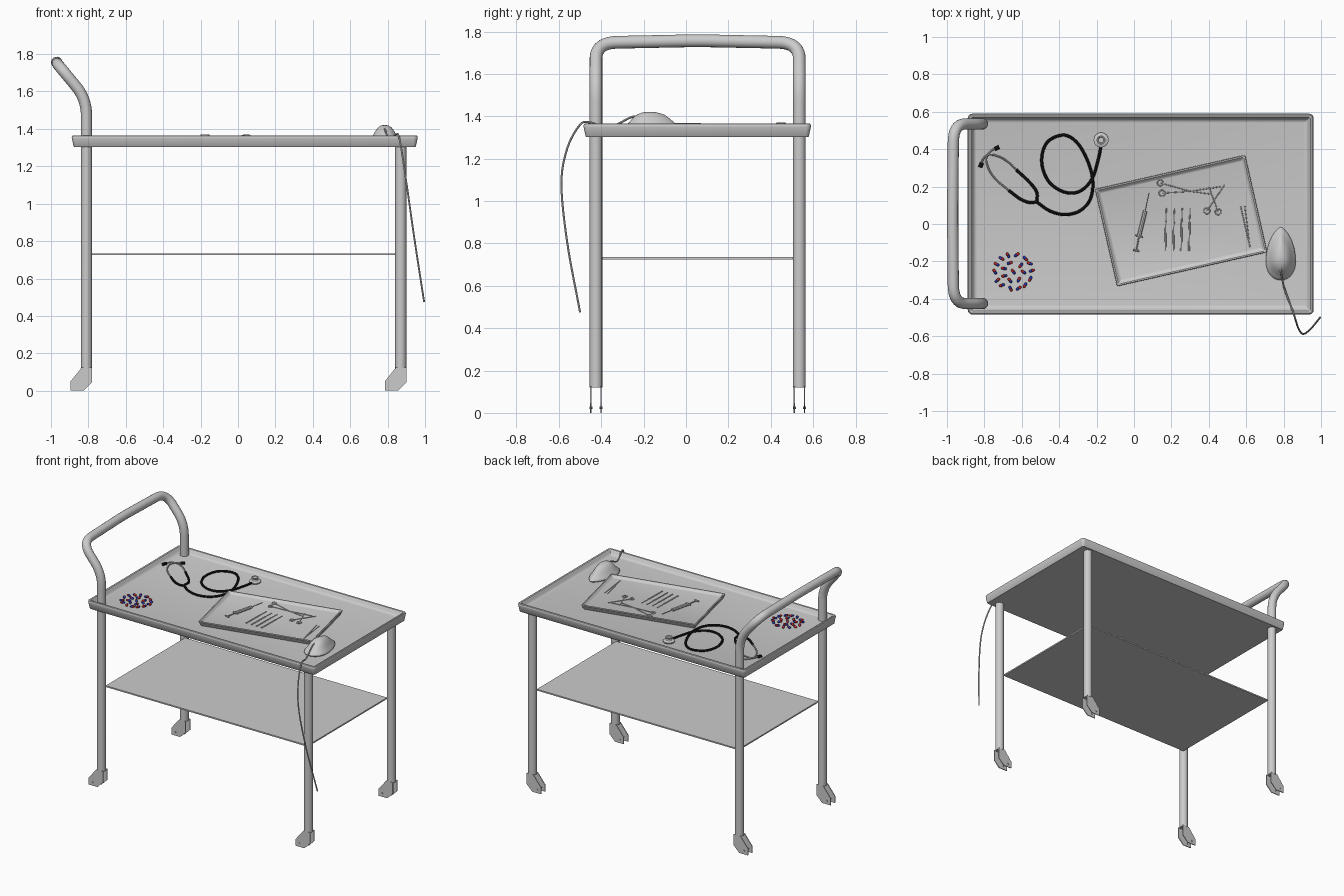
import bpy, bmesh, math, random
from mathutils import Vector, Matrix

if "Cube" in bpy.data.objects:
    bpy.data.objects.remove(bpy.data.objects["Cube"])

def mat(name, c):
    m = bpy.data.materials.new(name)
    m.diffuse_color = (*c, 1)
    m.use_nodes = True
    m.node_tree.nodes["Principled BSDF"].inputs["Base Color"].default_value = m.diffuse_color
    return m

METAL = mat("grey_metal", (0.6, 0.6, 0.6))
RUBBER = mat("black_rubber", (0.01, 0.01, 0.01))
RED = mat("pill_red", (0.6, 0.02, 0.02))
BLUE = mat("pill_blue", (0.02, 0.04, 0.5))

def add(name, bm, m, matrix=None):
    bmesh.ops.recalc_face_normals(bm, faces=bm.faces)
    me = bpy.data.meshes.new(name)
    bm.to_mesh(me)
    bm.free()
    me.materials.append(m)
    ob = bpy.data.objects.new(name, me)
    if matrix:
        ob.matrix_world = matrix
    bpy.context.collection.objects.link(ob)
    return ob

def loft(name, rings, m, matrix=None):
    bm = bmesh.new()
    vs = [[bm.verts.new(p) for p in r] for r in rings]
    n = len(vs[0])
    for a, b in zip(vs, vs[1:]):
        for i in range(n):
            bm.faces.new((a[i], a[(i + 1) % n], b[(i + 1) % n], b[i]))
    bm.faces.new(vs[0][::-1])
    bm.faces.new(vs[-1])
    return add(name, bm, m, matrix)

def round_rect(hx, hy, r, z, n=5):
    pts = []
    for k, (sx, sy) in enumerate(((1, 1), (-1, 1), (-1, -1), (1, -1))):
        for i in range(n + 1):
            a = math.pi / 2 * (k + i / n)
            pts.append((sx * (hx - r) + r * math.cos(a), sy * (hy - r) + r * math.sin(a), z))
    return pts

def lathe(name, x, y, profile, m, n=24):
    return loft(name, [[(x + r * math.cos(math.tau * i / n), y + r * math.sin(math.tau * i / n), z)
                        for i in range(n)] for r, z in profile], m)

def tray(name, hx, hy, profile, r, matrix):
    return loft(name, [round_rect(hx - d, hy - d, max(r - d, 0.004), z) for d, z in profile], METAL, matrix)

def tube(name, pts, r, m, res=2, cyclic=False):
    cu = bpy.data.curves.new(name, 'CURVE')
    cu.dimensions = '3D'
    cu.bevel_depth, cu.bevel_resolution, cu.use_fill_caps = r, res, True
    sp = cu.splines.new('POLY')
    sp.points.add(len(pts) - 1)
    for p, c in zip(sp.points, pts):
        p.co = (*c, 1)
    sp.use_cyclic_u = cyclic
    cu.materials.append(m)
    ob = bpy.data.objects.new(name, cu)
    bpy.context.collection.objects.link(ob)
    return ob

def smooth_path(pts, n=6):
    P = [Vector(p) for p in pts]
    P = [2 * P[0] - P[1]] + P + [2 * P[-1] - P[-2]]
    out = []
    for a, b, c, d in zip(P, P[1:], P[2:], P[3:]):
        for i in range(n):
            t = i / n
            out.append(0.5 * (2 * b + (c - a) * t + (2 * a - 5 * b + 4 * c - d) * t * t
                              + (3 * b - a - 3 * c + d) * t ** 3))
    return out + [P[-2]]

def fillet(pts, trims, n=10):
    P = [Vector(p) for p in pts]
    out = [P[0]]
    for a, b, c, d in zip(P, P[1:], P[2:], trims):
        s, e = b + (a - b).normalized() * d, b + (c - b).normalized() * d
        out += [s * (1 - t) ** 2 + b * 2 * t * (1 - t) + e * t * t for t in (i / n for i in range(n + 1))]
    return out + [P[-1]]

def flat(pts, z):
    return [(x, y, z) for x, y in pts]

XL, XR, Y0, Y1 = -0.81, 0.87, -0.425, 0.535

# frame: left legs and handle are one bent tube, right legs are straight
tube("handle_and_left_legs", fillet([
    (XL, Y0, 0.12), (XL, Y0, 1.56), (-0.965, Y0, 1.747), (-0.97, 0.055, 1.757),
    (-0.965, Y1, 1.747), (XL, Y1, 1.56), (XL, Y1, 0.12)],
    (0.09, 0.1, 0.1, 0.1, 0.09)), 0.03, METAL, 6)
for y, side in ((Y0, "front"), (Y1, "back")):
    tube(f"right_leg_{side}", [(XR, y, 0.12), (XR, y, 1.32)], 0.03, METAL, 6)

# caster forks: two cheek plates and an axle bolt on each
CHEEK = ((0.03, 0.125), (-0.025, 0.125), (-0.085, 0.05), (-0.085, 0), (-0.015, 0), (0.03, 0.045))
for x in (XL, XR):
    for y in (Y0, Y1):
        for s in (-1, 1):
            c = y + s * 0.024
            loft("caster_cheek", [[(x + px, c + d, z) for px, z in CHEEK] for d in (-0.003, 0.003)], METAL)
            tube("caster_bolt", [(x - 0.055, c - 0.007, 0.025), (x - 0.055, c + 0.007, 0.025)], 0.006, METAL)

# lower shelf
loft("lower_shelf", [round_rect(0.82, 0.46, 0.004, z, 1) for z in (0.725, 0.735)], METAL,
     Matrix.Translation((0.03, 0.055, 0)))

# large top tray and small instrument tray
tray("top_tray", 0.925, 0.537, ((0.014, 1.302), (0.01, 1.306), (0.001, 1.348), (0, 1.356), (0.003, 1.363),
     (0.008, 1.366), (0.018, 1.364), (0.025, 1.355), (0.03, 1.342), (0.038, 1.334), (0.048, 1.331)),
     0.025, Matrix.Translation((0.036, 0.053, 0)))
tray("instrument_tray", 0.412, 0.267, ((0.015, 1.331), (0.002, 1.358), (0, 1.362), (0.003, 1.365), (0.01, 1.365),
     (0.016, 1.36), (0.022, 1.352), (0.03, 1.349)),
     0.01, Matrix.Translation((0.252, 0.018, 0)) @ Matrix.Rotation(math.radians(12.8), 4, 'Z'))

# stethoscope
Z = 1.34
arms = (((-0.733, 0.406), (-0.765, 0.39), (-0.79, 0.35), (-0.775, 0.29), (-0.735, 0.235), (-0.67, 0.18)),
        ((-0.818, 0.315), (-0.805, 0.35), (-0.775, 0.37), (-0.72, 0.36), (-0.665, 0.325), (-0.63, 0.29)))
forks = (((-0.67, 0.18), (-0.61, 0.135), (-0.56, 0.115), (-0.52, 0.118)),
         ((-0.63, 0.29), (-0.56, 0.225), (-0.52, 0.17), (-0.52, 0.118)))
for k, (arm, fork) in enumerate(zip(arms, forks)):
    z = Z + 0.006 * k
    tube("stethoscope_arm", smooth_path(flat(arm, z)), 0.005, METAL)
    tube("stethoscope_fork", smooth_path(flat(fork, z)), 0.008, RUBBER)
    a, b = Vector((*arm[0], z)), Vector((*arm[1], z))
    d = (a - b).normalized() * 0.014
    tube("ear_tip", [a - d, a - d * 0.4, a + d * 0.6, a + d], 0.011, RUBBER)
tube("stethoscope_tube", smooth_path(flat((
    (-0.52, 0.118), (-0.45, 0.07), (-0.37, 0.05), (-0.29, 0.07), (-0.235, 0.13), (-0.22, 0.225),
    (-0.245, 0.33), (-0.30, 0.43), (-0.37, 0.475), (-0.45, 0.45), (-0.487, 0.39), (-0.49, 0.305),
    (-0.45, 0.22), (-0.37, 0.17), (-0.29, 0.175), (-0.225, 0.24), (-0.19, 0.35), (-0.178, 0.41)), Z)),
    0.008, RUBBER, 3)
lathe("chest_piece", -0.176, 0.449, ((0.036, 1.331), (0.04, 1.336), (0.04, 1.342), (0.034, 1.346), (0.02, 1.348),
      (0.014, 1.356), (0.024, 1.362), (0.024, 1.369), (0.018, 1.37), (0.014, 1.366)), METAL)

# scattered two-colour capsules
bm = bmesh.new()
bmesh.ops.create_uvsphere(bm, u_segments=10, v_segments=8, radius=0.008)
for v in bm.verts:
    if abs(v.co.z) > 1e-4:
        v.co.z += math.copysign(0.008, v.co.z)
for f in bm.faces:
    f.material_index = int(f.calc_center_median().z > 0)
first = add("capsule", bm, RED)
first.data.materials.append(BLUE)
random.seed(4)
k = 0
for n, r in ((1, 0.0), (7, 0.05), (14, 0.092)):
    for i in range(n):
        a = math.tau * (i + random.uniform(-0.2, 0.2)) / n
        ob = first if k == 0 else bpy.data.objects.new("capsule", first.data)
        if k:
            bpy.context.collection.objects.link(ob)
        ob.matrix_world = (Matrix.Translation((-0.645 + r * 1.08 * math.cos(a), -0.255 + r * math.sin(a), 1.339))
                           @ Matrix.Rotation(random.uniform(0, math.tau), 4, 'Z') @ Matrix.Rotation(math.pi / 2, 4, 'X'))
        k += 1

# breathing mask: teardrop dome with a connector and a hanging hose
def teardrop(s, z, n=32):
    pts = []
    for i in range(n):
        a = math.tau * i / n
        c, h = math.cos(a), math.sin(a)
        x = 0.08 * math.copysign(abs(c) ** (1.35 if h > 0 else 0.9), c)
        y = -0.2 + h * (0.183 if h > 0 else 0.1)
        pts.append((0.785 + x * s, -0.175 + (y + 0.175) * s, z))
    return pts
loft("breathing_mask", [teardrop(s, z) for s, z in ((0.97, 1.332), (1, 1.338), (0.98, 1.345), (0.88, 1.355),
     (0.76, 1.37), (0.62, 1.39), (0.45, 1.408), (0.25, 1.418), (0.06, 1.421))], METAL)
lathe("mask_connector", 0.783, -0.218, ((0.014, 1.385), (0.014, 1.408), (0.009, 1.41)), METAL, 16)
tube("mask_hose", smooth_path(((0.783, -0.215, 1.4), (0.787, -0.26, 1.395), (0.80, -0.33, 1.36), (0.82, -0.39, 1.352),
     (0.845, -0.455, 1.371), (0.86, -0.5, 1.36), (0.88, -0.56, 1.25), (0.905, -0.588, 1.08), (0.945, -0.56, 0.8),
     (0.995, -0.5, 0.475))), 0.005, METAL)

# instruments lying in the small tray
def rod(name, a, b, r, z=1.35):
    tube(name, flat((a, b), z), r, METAL)
def ring(name, x, y, r=0.016):
    tube(name, [(x + r * math.cos(math.tau * i / 16), y + r * math.sin(math.tau * i / 16), 1.35) for i in range(16)],
         0.003, METAL, 1, True)
for a, b, r in (((0.08, 0.165), (0.06, 0.07), 0.002), ((0.06, 0.07), (0.027, -0.065), 0.011),
                ((0.027, -0.065), (0.013, -0.14), 0.004), ((-0.005, -0.138), (0.03, -0.146), 0.005),
                ((0.006, -0.06), (0.048, -0.07), 0.004)):
    rod("syringe", a, b, r, 1.358)
for x in (0.17, 0.213, 0.255, 0.297):
    rod("scalpel_handle", (x, 0.01), (x - 0.003, -0.145), 0.005)
    rod("scalpel_blade", (x, 0.01), (x + 0.003, 0.085), 0.003)
for a, b, c in (((0.14, 0.22), (0.30, 0.175), (0.465, 0.20)), ((0.15, 0.165), (0.30, 0.175), (0.41, 0.16))):
    rod("clamp_arm", a, b, 0.003)
    rod("clamp_jaw", b, c, 0.003)
    ring("clamp_ring", *a)
for a, b in (((0.39, 0.07), (0.485, 0.21)), ((0.45, 0.065), (0.40, 0.2))):
    rod("scissor_blade", a, b, 0.003)
    ring("scissor_ring", *a)
for x in (0.57, 0.592):
    rod("tweezer_arm", (x, 0.095), (0.62, -0.125), 0.003)

# turn tubes into meshes and smooth everything
bpy.ops.object.select_all(action='SELECT')
bpy.context.view_layer.objects.active = next(o for o in bpy.data.objects if o.type == 'CURVE')
bpy.ops.object.convert(target='MESH')
bpy.ops.object.select_all(action='SELECT')
bpy.ops.object.shade_smooth_by_angle(angle=math.radians(35))
